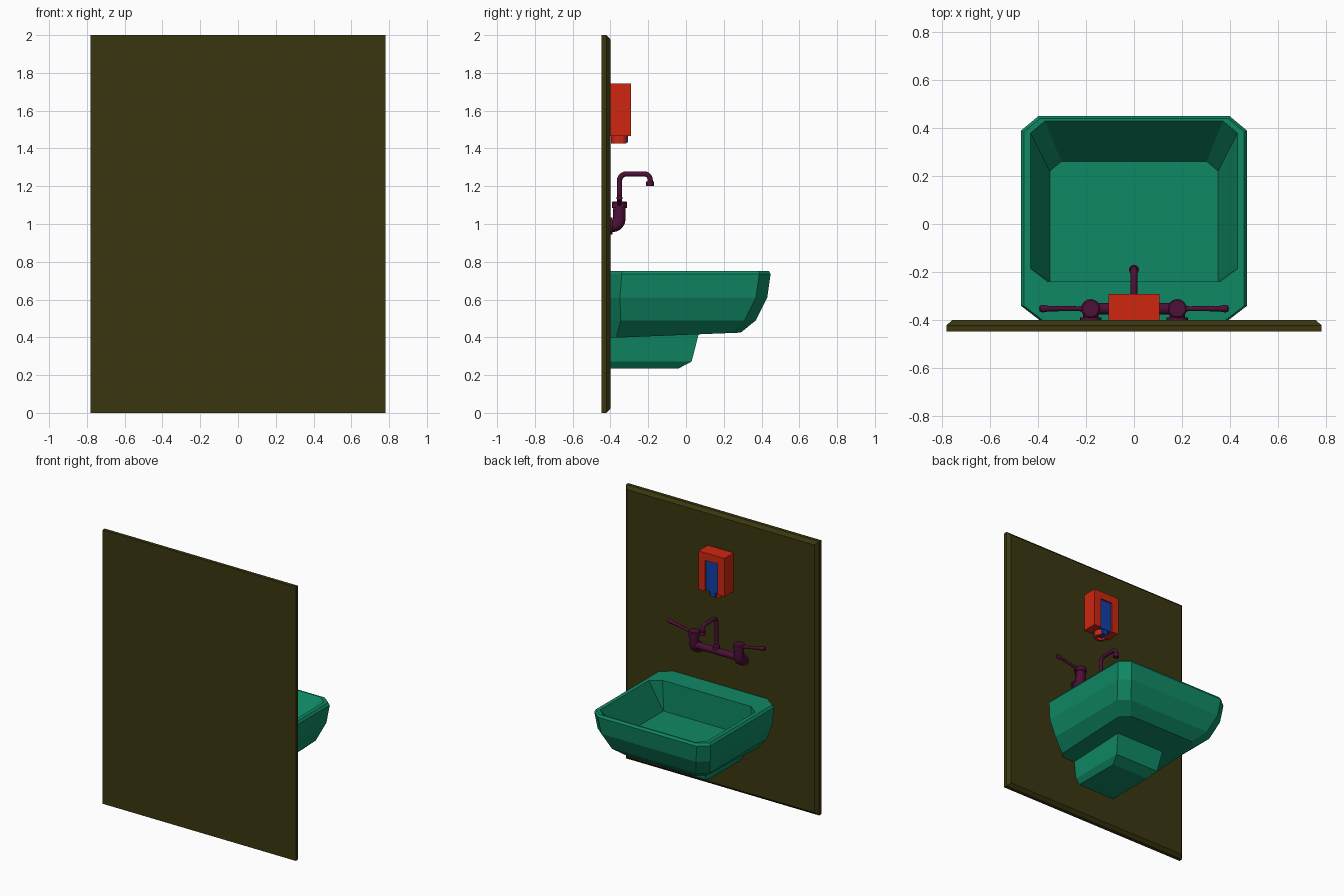
import bpy, bmesh, math
from mathutils import Vector

if "Cube" in bpy.data.objects:
    bpy.data.objects.remove(bpy.data.objects["Cube"])


def material(name, rgb):
    m = bpy.data.materials.new(name)
    m.diffuse_color = (*rgb, 1)
    m.use_nodes = True
    m.node_tree.nodes["Principled BSDF"].inputs["Base Color"].default_value = m.diffuse_color
    return m


OLIVE = material("olive", (0.042, 0.037, 0.005))
GREEN = material("green", (0.005, 0.25, 0.13))
RED = material("red", (0.62, 0.02, 0.005))
BLUE = material("blue", (0.005, 0.05, 0.40))
PLUM = material("plum", (0.075, 0.005, 0.038))
WALL_Y = -0.40


def loft(name, rings, mat):
    """Skin a stack of equal-length point rings and cap both ends."""
    bm = bmesh.new()
    vs = [[bm.verts.new(p) for p in r] for r in rings]
    n = len(vs[0])
    for a, b in zip(vs, vs[1:]):
        for i in range(n):
            j = (i + 1) % n
            bm.faces.new((a[i], a[j], b[j], b[i]))
    bm.faces.new(vs[0])
    bm.faces.new(vs[-1])
    bmesh.ops.recalc_face_normals(bm, faces=bm.faces)
    me = bpy.data.meshes.new(name)
    bm.to_mesh(me)
    bm.free()
    ob = bpy.data.objects.new(name, me)
    bpy.context.collection.objects.link(ob)
    me.materials.append(mat)
    return ob


def rect(hx, y0, y1, z):
    return [(-hx, y0, z), (hx, y0, z), (hx, y1, z), (-hx, y1, z)]


def box(name, hx, y0, y1, z0, z1, mat):
    return loft(name, [rect(hx, y0, y1, z0), rect(hx, y0, y1, z1)], mat)


def octagon(hx, y0, y1, cb, cf, zb, zf=None):
    """Rectangle with cut corners (cb at wall side, cf at user side), z from zb to zf."""
    zf = zb if zf is None else zf
    half = [(hx - cb * 1.3, y0), (hx, y0 + cb), (hx, y1 - cf), (hx - cf * 1.2, y1)]
    pts = half + [(-x, y) for x, y in reversed(half)]
    return [(x, y, zb + (zf - zb) * (y - y0) / (y1 - y0)) for x, y in pts]


def smooth(ob):
    bpy.ops.object.select_all(action='DESELECT')
    ob.select_set(True)
    bpy.context.view_layer.objects.active = ob
    bpy.ops.object.shade_smooth_by_angle(angle=math.radians(40))


def tube(name, pts, radii, mat, sides=16):
    """Round tube along a path; radii may be one number or one per point."""
    pts = [Vector(p) for p in pts]
    if not isinstance(radii, (list, tuple)):
        radii = [radii] * len(pts)
    rings = []
    side = Vector((1, 0, 0))
    if abs((pts[-1] - pts[0]).normalized().x) > 0.7:
        side = Vector((0, 1, 0))
    for i, p in enumerate(pts):
        t = (pts[min(i + 1, len(pts) - 1)] - pts[max(i - 1, 0)]).normalized()
        u = (side - t * side.dot(t)).normalized()
        w = t.cross(u)
        rings.append([p + (u * math.cos(a) + w * math.sin(a)) * radii[i]
                      for a in (2 * math.pi * k / sides for k in range(sides))])
    ob = loft(name, rings, mat)
    smooth(ob)
    return ob


def arc(x, cy, cz, r, a0, a1, n=5):
    """Arc points in the yz plane, angles in degrees."""
    return [(x, cy + r * math.cos(math.radians(a0 + (a1 - a0) * i / n)),
             cz + r * math.sin(math.radians(a0 + (a1 - a0) * i / n))) for i in range(n + 1)]


# Wall panel with bevelled user-side edges
def panel_ring(inset, y):
    x, z0, z1 = 0.78 - inset, inset, 2 - inset
    return [(-x, y, z0), (x, y, z0), (x, y, z1), (-x, y, z1)]


loft("wall_panel", [panel_ring(0, -0.447), panel_ring(0, -0.422), panel_ring(0.023, WALL_Y)], OLIVE)

# Basin: outer shell, rim, then inner bowl
loft("basin", [
    octagon(0.33, WALL_Y, 0.29, 0.03, 0.05, 0.397, 0.425),
    octagon(0.41, WALL_Y, 0.37, 0.055, 0.06, 0.49),
    octagon(0.455, WALL_Y, 0.43, 0.05, 0.06, 0.61),
    octagon(0.47, WALL_Y, 0.448, 0.06, 0.06, 0.735),
    octagon(0.458, WALL_Y, 0.438, 0.06, 0.055, 0.752),
    octagon(0.43, -0.24, 0.428, 0.055, 0.05, 0.752),
    octagon(0.35, -0.24, 0.26, 0.002, 0.04, 0.53),
], GREEN)

# Bracket under the basin
loft("basin_bracket", [
    rect(0.15, WALL_Y, -0.04, 0.235),
    rect(0.18, WALL_Y, 0.03, 0.272),
    rect(0.20, WALL_Y, 0.07, 0.43),
], GREEN)

# Soap dispenser: upside-down U housing with a blue panel in the slot
housing = [(-0.105, 1.465), (-0.105, 1.745), (0.105, 1.745), (0.105, 1.465),
           (0.05, 1.465), (0.05, 1.69), (-0.05, 1.69), (-0.05, 1.465)]
loft("dispenser_housing", [[(x, y, z) for x, z in housing] for y in (WALL_Y, -0.292)], RED)
box("dispenser_panel", 0.05, WALL_Y, -0.303, 1.467, 1.69, BLUE)

# C-shaped guard around the blue outlet
angles = [math.radians(125 + 290 * i / 10) for i in range(11)]
guard = [(0.046 * math.cos(a), 0.046 * math.sin(a)) for a in angles]
guard += [(0.03 * math.cos(a), 0.03 * math.sin(a)) for a in reversed(angles)]
loft("dispenser_guard", [[(x, y - 0.352, z) for x, y in guard] for z in (1.425, 1.47)], RED)
box("dispenser_outlet", 0.02, -0.365, -0.306, 1.432, 1.47, BLUE)

# Tap: bridge pipe and centre collar
TY = -0.352
tube("tap_bridge", [(-0.18, TY, 1.02), (0.18, TY, 1.02)], 0.024, PLUM)
tube("tap_collar", [(0, TY, 1.01), (0, TY, 1.06), (0, TY, 1.07)], [0.024, 0.024, 0.015], PLUM)

# Spout: riser, two bends, nozzle
spout = [(0, TY, 1.02)] + arc(0, TY + 0.035, 1.23, 0.035, 180, 90)
spout += arc(0, -0.22, 1.235, 0.03, 90, 0) + [(0, -0.19, 1.205)]
tube("tap_spout", spout, 0.014, PLUM)
tube("tap_nozzle", [(0, -0.19, 1.2), (0, -0.19, 1.225)], 0.021, PLUM)

# Valves, mirrored left and right
for s, label in ((-1, "left"), (1, "right")):
    x = 0.18 * s
    elbow = [(x, WALL_Y, 0.99)] + arc(x, -0.39, 1.027, 0.037, -90, 0) + [(x, TY, 1.09)]
    tube(label + "_valve_elbow", elbow, 0.033, PLUM)
    tube(label + "_wall_flange", [(x, WALL_Y, 0.99), (x, WALL_Y + 0.012, 0.99)], 0.045, PLUM)
    tube(label + "_valve_cap", [(x, TY, 1.085), (x, TY, 1.115), (x, TY, 1.12)],
         [0.04, 0.04, 0.034], PLUM)
    tube(label + "_lever", [(x, TY, 1.10), (0.23 * s, TY, 1.11), (0.35 * s, TY, 1.132),
                            (0.38 * s, TY, 1.138), (0.392 * s, TY, 1.14)],
         [0.016, 0.01, 0.011, 0.016, 0.012], PLUM, 12)
